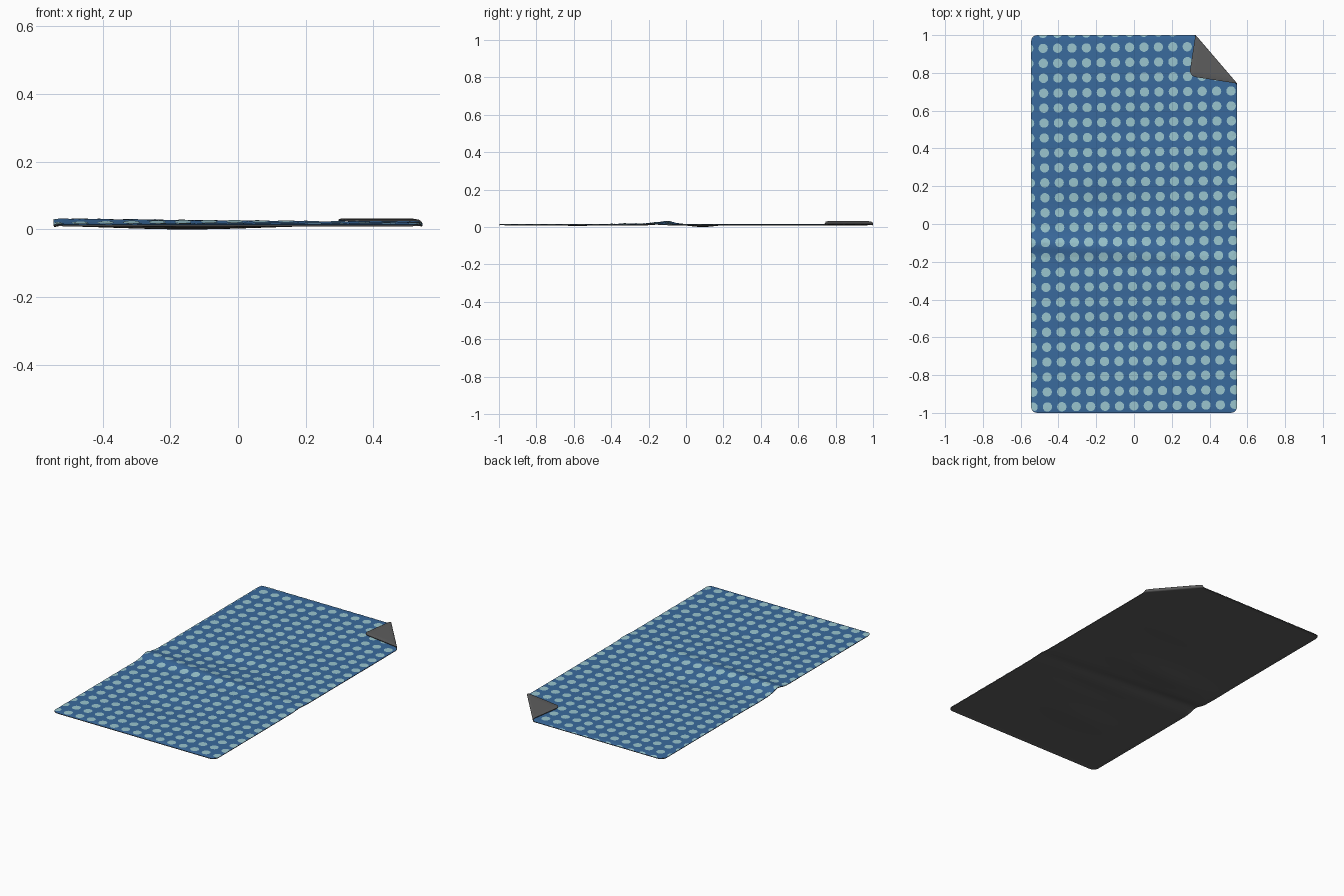
import bpy, bmesh
from math import sin, cos, pi, exp, hypot, copysign
from mathutils import Vector, Matrix

cube = bpy.data.objects.get("Cube")
if cube:
    bpy.data.objects.remove(cube, do_unlink=True)

HALF_X, HALF_Y, CORNER = 0.545, 1.0, 0.032
THICK, ROLL = 0.004, 0.006
FOLD_N, FOLD_C = Vector((0.759, 0.651)).normalized(), 0.889


def material(name, color):
    m = bpy.data.materials.new(name)
    m.use_nodes = True
    m.diffuse_color = (*color, 1)
    bsdf = next(n for n in m.node_tree.nodes if n.type == 'BSDF_PRINCIPLED')
    bsdf.inputs["Base Color"].default_value = (*color, 1)
    bsdf.inputs["Roughness"].default_value = 0.8
    return m


blue = material("blue fabric", (0.042, 0.145, 0.34))
pale = material("pale dots", (0.32, 0.56, 0.62))
grey = material("dark grey backing", (0.11, 0.11, 0.11))


def bump(x, y, cx, cy, sx, sy):
    return exp(-((x - cx) / sx) ** 2 - ((y - cy) / sy) ** 2)


def height(x, y):
    """Wrinkled upper surface of the mat."""
    ridge_y = -0.1 - 0.08 * (x + HALF_X)
    z = 0.016
    z += (0.016 - 0.010 * (x + HALF_X)) * exp(-((y - ridge_y) / 0.05) ** 2)
    z -= 0.012 * bump(x, y, -0.15, 0.09, 0.3, 0.09)
    z -= 0.007 * bump(x, y, -0.1, -0.58, 0.25, 0.1)
    z += 0.004 * bump(x, y, 0.1, -0.3, 0.3, 0.06)
    z -= 0.004 * bump(x, y, 0.1, 0.5, 0.3, 0.1)
    edge = max(0, min(HALF_X - abs(x), HALF_Y - abs(y)))
    return z - 0.003 * max(0, 1 - edge / 0.015) ** 2


def round_corner(x, y):
    """Keep a point inside the rounded outline."""
    x = max(-HALF_X, min(HALF_X, x))
    y = max(-HALF_Y, min(HALF_Y, y))
    a = abs(x) - HALF_X + CORNER
    b = abs(y) - HALF_Y + CORNER
    if a > 0 and b > 0:
        s = max(a, b) / hypot(a, b)
        x = copysign(HALF_X - CORNER + a * s, x)
        y = copysign(HALF_Y - CORNER + b * s, y)
    return x, y


def place(x, y, lift=0):
    """Lay a flat point on the wrinkles and roll the corner over."""
    p = Vector((x, y))
    d = p.dot(FOLD_N) - FOLD_C
    z = height(x, y) + lift
    if d > 0:
        turn = min(d / ROLL, pi)
        back = max(0, d - pi * ROLL)
        p += FOLD_N * (ROLL * sin(turn) - back - d)
        z += ROLL * (1 - cos(turn))
    return Vector((p.x, p.y, z))


def make_object(name, bm, materials):
    mesh = bpy.data.meshes.new(name)
    bm.to_mesh(mesh)
    bm.free()
    for m in materials:
        mesh.materials.append(m)
    ob = bpy.data.objects.new(name, mesh)
    bpy.context.collection.objects.link(ob)
    return ob


# Mat sheet, cut along the fold so the corner rolls cleanly
bm = bmesh.new()
bmesh.ops.create_grid(bm, x_segments=68, y_segments=125, size=1,
                      matrix=Matrix.Diagonal((HALF_X, HALF_Y, 1, 1)))
for v in bm.verts:
    v.co.x, v.co.y = round_corner(v.co.x, v.co.y)
normal = FOLD_N.to_3d()
for i in range(7):
    bmesh.ops.bisect_plane(bm, geom=bm.verts[:] + bm.edges[:] + bm.faces[:],
                           plane_co=normal * (FOLD_C + pi * ROLL * i / 6),
                           plane_no=normal)
for v in bm.verts:
    v.co = place(v.co.x, v.co.y)
mat = make_object("mat", bm, [blue, grey])

# Thickness with the backing colour on the underside and rim
solid = mat.modifiers.new("thickness", 'SOLIDIFY')
solid.thickness, solid.offset = THICK, -1
solid.material_offset = solid.material_offset_rim = 1
bpy.ops.object.select_all(action='DESELECT')
mat.select_set(True)
bpy.context.view_layer.objects.active = mat
bpy.ops.object.modifier_apply(modifier=solid.name)
bpy.ops.object.shade_smooth_by_angle(angle=0.7)

# Printed dots, in rows turned very slightly
bm = bmesh.new()
STEP_X, STEP_Y, RADIUS, SIDES = 0.0763, 0.0791, 0.025, 14
turn = Matrix.Rotation(0.012, 2)
for col in range(15):
    for row in range(26):
        c = turn @ Vector((0.522 - STEP_X * col, -0.963 + STEP_Y * row))
        if c.dot(FOLD_N) - FOLD_C > -0.02:
            continue
        if abs(c.x) > HALF_X + 0.02 or abs(c.y) > HALF_Y + 0.02:
            continue
        mid = bm.verts.new(place(*round_corner(c.x, c.y), 0.0012))
        ring = []
        for k in range(SIDES):
            a = 2 * pi * k / SIDES
            x, y = round_corner(c.x + RADIUS * cos(a), c.y + RADIUS * sin(a))
            ring.append(bm.verts.new(place(x, y, 0.0012)))
        for k in range(SIDES):
            bm.faces.new((mid, ring[k], ring[(k + 1) % SIDES]))
dots = make_object("printed_dots", bm, [pale])

# Rest the lowest point on the ground
low = min(v.co.z for v in mat.data.vertices)
for ob in (mat, dots):
    ob.data.transform(Matrix.Translation((0, 0, -low)))
